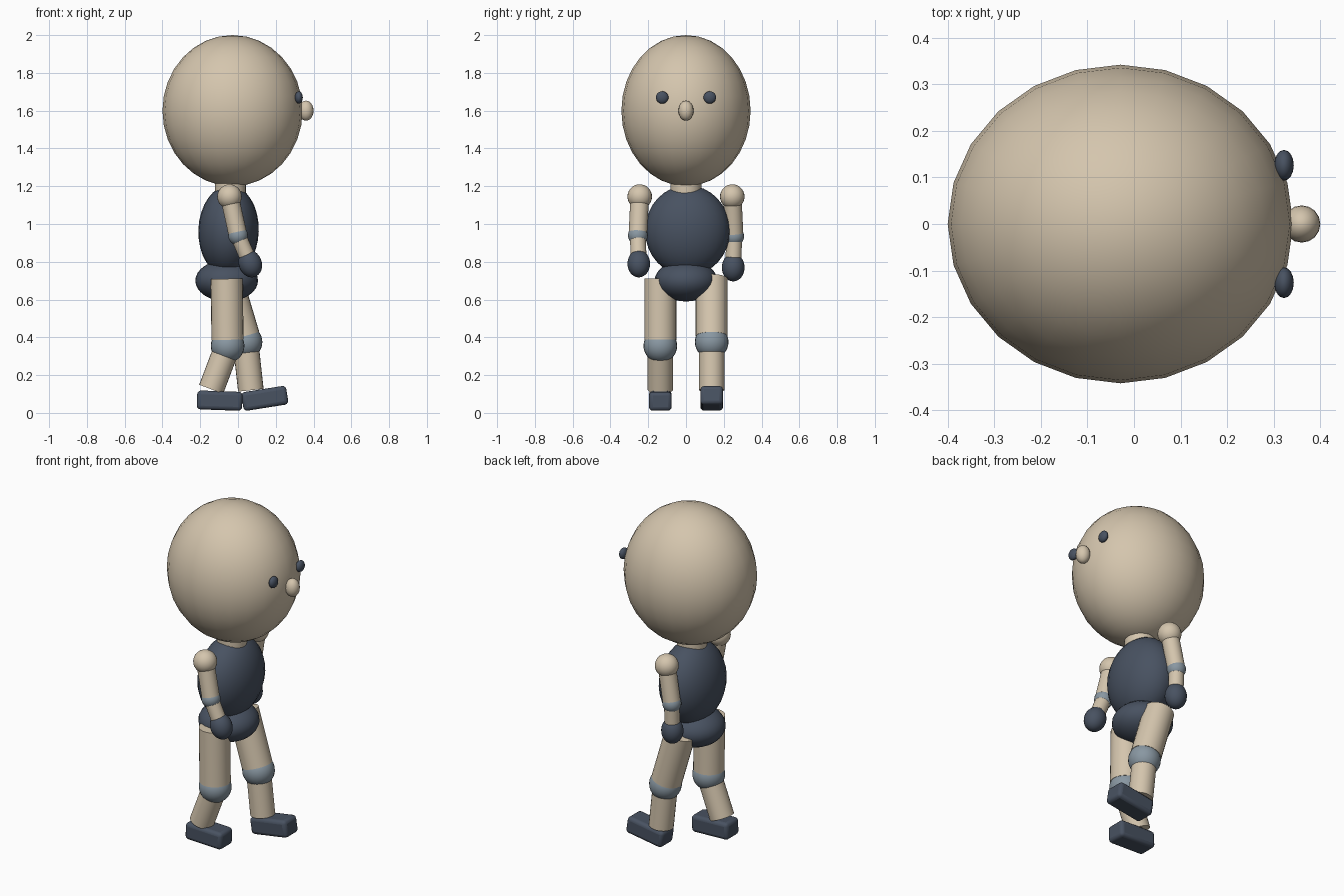
import bpy, math
from mathutils import Vector

if "Cube" in bpy.data.objects:
    bpy.data.objects.remove(bpy.data.objects["Cube"])


def material(name, rgb):
    m = bpy.data.materials.new(name)
    m.diffuse_color = (*rgb, 1)
    m.use_nodes = True
    m.node_tree.nodes["Principled BSDF"].inputs["Base Color"].default_value = m.diffuse_color
    return m


BEIGE = material("warm beige", (0.66, 0.56, 0.42))
SLATE = material("dark slate", (0.065, 0.084, 0.12))
STEEL = material("blue grey", (0.25, 0.31, 0.36))


def finish(name, mat, angle=50):
    ob = bpy.context.object
    ob.name = name
    ob.data.materials.append(mat)
    bpy.ops.object.shade_smooth_by_angle(angle=math.radians(angle))
    return ob


def ball(name, loc, radii, mat, tilt=0, segments=24, rings=16):
    bpy.ops.mesh.primitive_uv_sphere_add(segments=segments, ring_count=rings, radius=1, location=loc)
    ob = bpy.context.object
    ob.scale = radii
    ob.rotation_euler.y = math.radians(tilt)
    return finish(name, mat)


def limb(name, a, b, r, mat):
    """Straight cylinder running from point a to point b."""
    a, b = Vector(a), Vector(b)
    bpy.ops.mesh.primitive_cylinder_add(vertices=24, radius=r, depth=(b - a).length, location=(a + b) / 2)
    bpy.context.object.rotation_euler = (a - b).to_track_quat('Z', 'Y').to_euler()
    return finish(name, mat)


def shoe(name, loc, pitch):
    bpy.ops.mesh.primitive_cube_add(size=1, location=loc)
    ob = bpy.context.object
    ob.dimensions = (0.24, 0.12, 0.1)
    bpy.ops.object.transform_apply(location=False, rotation=False, scale=True)
    ob.rotation_euler.y = math.radians(pitch)
    bevel = ob.modifiers.new("rounded edges", 'BEVEL')
    bevel.width, bevel.segments = 0.02, 3
    return finish(name, SLATE)


# Head and face, looking along +x
ball("head", (-0.029, 0, 1.6), (0.371, 0.342, 0.4), BEIGE)
ball("nose", (0.36, 0, 1.6), (0.04, 0.04, 0.053), BEIGE, segments=16, rings=12)
for side, s in (("right", -1), ("left", 1)):
    ball(side + "_eye", (0.322, s * 0.126, 1.67), (0.021, 0.033, 0.033), SLATE, segments=16, rings=12)

# Trunk
limb("neck", (-0.04, 0, 1.27), (-0.04, 0, 1.13), 0.082, BEIGE)
ball("torso", (-0.05, 0.008, 0.965), (0.16, 0.225, 0.24), SLATE, tilt=2)
ball("pelvis", (-0.06, 0, 0.70), (0.166, 0.166, 0.11), SLATE)

# Arms: side, y, shoulder, elbow and hand as (x, z), hand tilt
ARMS = (
    ("right", -0.25, (-0.045, 1.145), (0.0, 0.94), (0.065, 0.79), -20),
    ("left", 0.25, (-0.045, 1.145), (-0.085, 0.935), (-0.085, 0.77), 0),
)
for side, y, sh, el, ha, tilt in ARMS:
    shoulder = Vector((sh[0], y * 0.98, sh[1]))
    elbow = Vector((el[0], y * 1.02, el[1]))
    hand = Vector((ha[0], y, ha[1]))
    ball(side + "_shoulder", shoulder, (0.065,) * 3, BEIGE)
    limb(side + "_upper_arm", shoulder, elbow.lerp(shoulder, 0.08), 0.049, BEIGE)
    ball(side + "_elbow", elbow, (0.052,) * 3, STEEL)
    limb(side + "_forearm", elbow, hand, 0.042, BEIGE)
    ball(side + "_hand", hand, (0.061, 0.06, 0.074), SLATE, tilt=tilt)

# Legs: side, y, hip, knee and ankle as (x, z), shoe centre, shoe pitch
LEGS = (
    ("right", -0.136, (-0.06, 0.71), (-0.055, 0.355), (-0.142, 0.125), (-0.097, 0.065), 2),
    ("left", 0.136, (-0.06, 0.71), (0.04, 0.375), (0.068, 0.12), (0.142, 0.077), -9),
)
for side, y, hi, kn, an, ft, pitch in LEGS:
    hip, knee, ankle = (Vector((p[0], y, p[1])) for p in (hi, kn, an))
    limb(side + "_thigh", hip, knee.lerp(hip, 0.09), 0.085, BEIGE)
    ball(side + "_knee", knee, (0.089,) * 3, STEEL)
    limb(side + "_shin", knee, ankle, 0.068, BEIGE)
    shoe(side + "_shoe", (ft[0], y, ft[1]), pitch)
